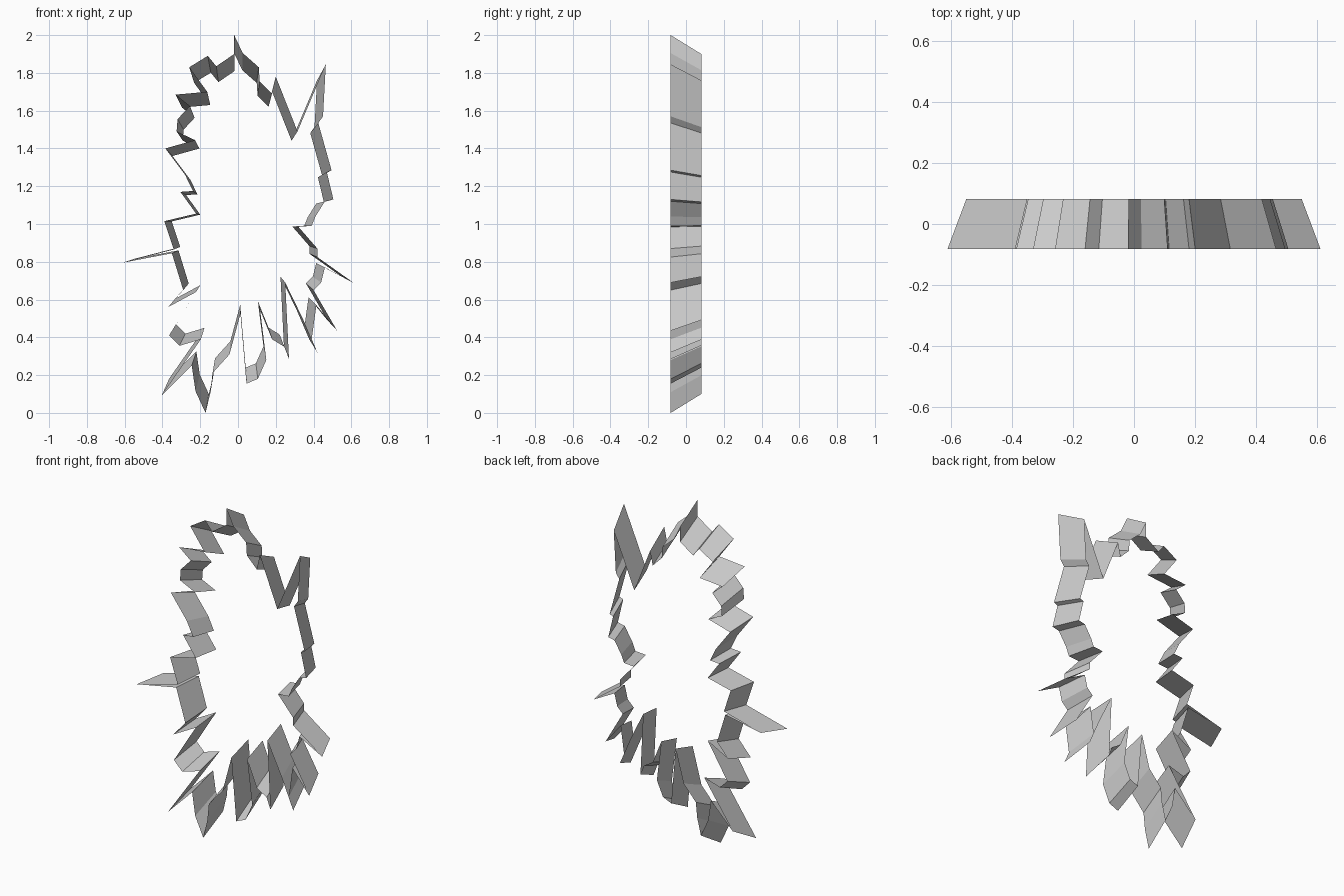
import bpy
import bmesh

# Jagged front outline (x, z), clockwise from the top
right_side = [
    (-.02, 2), (.025, 1.905), (.11, 1.83), (.115, 1.755), (.18, 1.69), (.2, 1.78),
    (.315, 1.49), (.465, 1.845), (.45, 1.57), (.425, 1.535), (.495, 1.285),
    (.47, 1.275), (.505, 1.13), (.46, 1.12), (.41, 1.04), (.39, .99), (.32, .985),
    (.42, .87), (.42, .825), (.61, .69), (.46, .77), (.44, .69), (.4, .65),
    (.525, .435), (.415, .57), (.39, .39), (.42, .32), (.345, .495), (.25, .69),
    (.27, .285), (.245, .35), (.18, .39), (.117, .545), (.15, .28), (.105, .18),
    (.045, .155), (.013, .525)]
left_side = [
    (-.045, .31), (-.135, .21), (-.145, .11), (-.172, 0), (-.225, .115),
    (-.245, .25), (-.405, .09), (-.197, .389), (-.31, .355), (-.365, .41),
    (-.222, .64), (-.37, .56), (-.29, .65), (-.35, .845), (-.61, .795),
    (-.34, .865), (-.39, 1.015), (-.222, 1.055), (-.305, 1.17), (-.239, 1.175),
    (-.28, 1.26), (-.385, 1.4), (-.227, 1.444), (-.325, 1.49), (-.32, 1.555),
    (-.255, 1.625), (-.33, 1.685), (-.163, 1.7), (-.258, 1.83), (-.16, 1.89),
    (-.115, 1.835), (-.02, 1.9)]
outline = right_side + left_side

HALF_DEPTH, TAPER, MID_Z = 0.081, 0.9, 1.0

# Open band: the front loop extruded back and shrunk toward the middle
bm = bmesh.new()


def loop(y, s):
    return [bm.verts.new((x * s, y, MID_Z + (z - MID_Z) * s)) for x, z in outline]


front = loop(-HALF_DEPTH, 1.0)
back = loop(HALF_DEPTH, TAPER)
for i in range(len(outline)):
    j = (i + 1) % len(outline)
    bm.faces.new((front[i], front[j], back[j], back[i]))
bmesh.ops.recalc_face_normals(bm, faces=bm.faces)

mesh = bpy.data.meshes.new("jagged_ring")
bm.to_mesh(mesh)
bm.free()
bpy.context.collection.objects.link(bpy.data.objects.new("jagged_ring", mesh))
